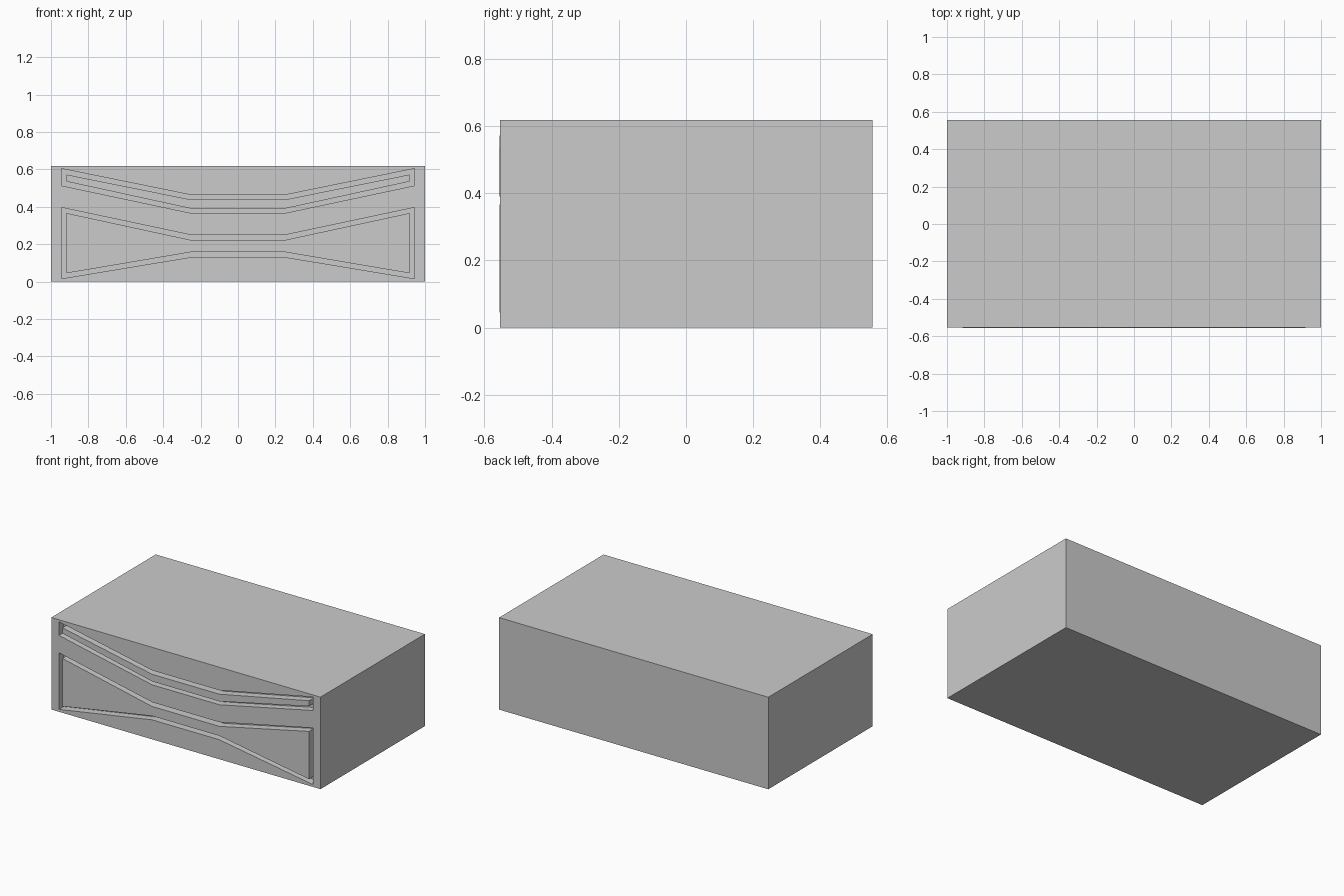
import bpy, bmesh

if "Cube" in bpy.data.objects:
    bpy.data.objects.remove(bpy.data.objects["Cube"])

FRONT, BACK, HEIGHT = -0.553, 0.555, 0.618
DEPTH = 0.05


def prism(name, pts, y0, y1):
    """Extrude an x-z outline from y0 back to y1."""
    bm = bmesh.new()
    face = bm.faces.new([bm.verts.new((x, y0, z)) for x, z in pts])
    ext = bmesh.ops.extrude_face_region(bm, geom=[face])
    verts = [g for g in ext["geom"] if isinstance(g, bmesh.types.BMVert)]
    bmesh.ops.translate(bm, verts=verts, vec=(0, y1 - y0, 0))
    bmesh.ops.recalc_face_normals(bm, faces=bm.faces)
    me = bpy.data.meshes.new(name)
    bm.to_mesh(me)
    bm.free()
    ob = bpy.data.objects.new(name, me)
    bpy.context.collection.objects.link(ob)
    return ob


def bow(half, top_end, top_mid, bot_mid, bot_end, kink=0.25):
    """Mirrored outline that pinches or sags toward the centre."""
    left = [(-half, bot_end), (-half, top_end), (-kink, top_mid)]
    low = [(-kink, bot_mid)]
    mirror = lambda pts: [(-x, z) for x, z in reversed(pts)]
    return left + mirror(left) + mirror(low) + low


# Main body
body = prism("body", [(-1, 0), (1, 0), (1, HEIGHT), (-1, HEIGHT)], FRONT, BACK)

# Pocket outline and raised panel outline for each front panel
panels = {
    "upper_panel": (bow(0.943, 0.604, 0.463, 0.366, 0.513),
                    bow(0.916, 0.572, 0.438, 0.390, 0.535)),
    "lower_panel": (bow(0.943, 0.396, 0.249, 0.131, 0.016),
                    bow(0.916, 0.366, 0.222, 0.158, 0.045)),
}

for name, (outer, inner) in panels.items():
    # Recess in the body, leaving a groove around the panel
    cutter = prism(name + "_cutter", outer, FRONT - 0.1, FRONT + DEPTH)
    cutter.hide_render = True
    mod = body.modifiers.new("recess", 'BOOLEAN')
    mod.operation, mod.solver, mod.object = 'DIFFERENCE', 'EXACT', cutter
    bpy.context.view_layer.objects.active = body
    bpy.ops.object.modifier_apply(modifier=mod.name)
    bpy.data.objects.remove(cutter)
    # Panel standing just proud of the front
    prism(name, inner, -0.555, FRONT + DEPTH)
